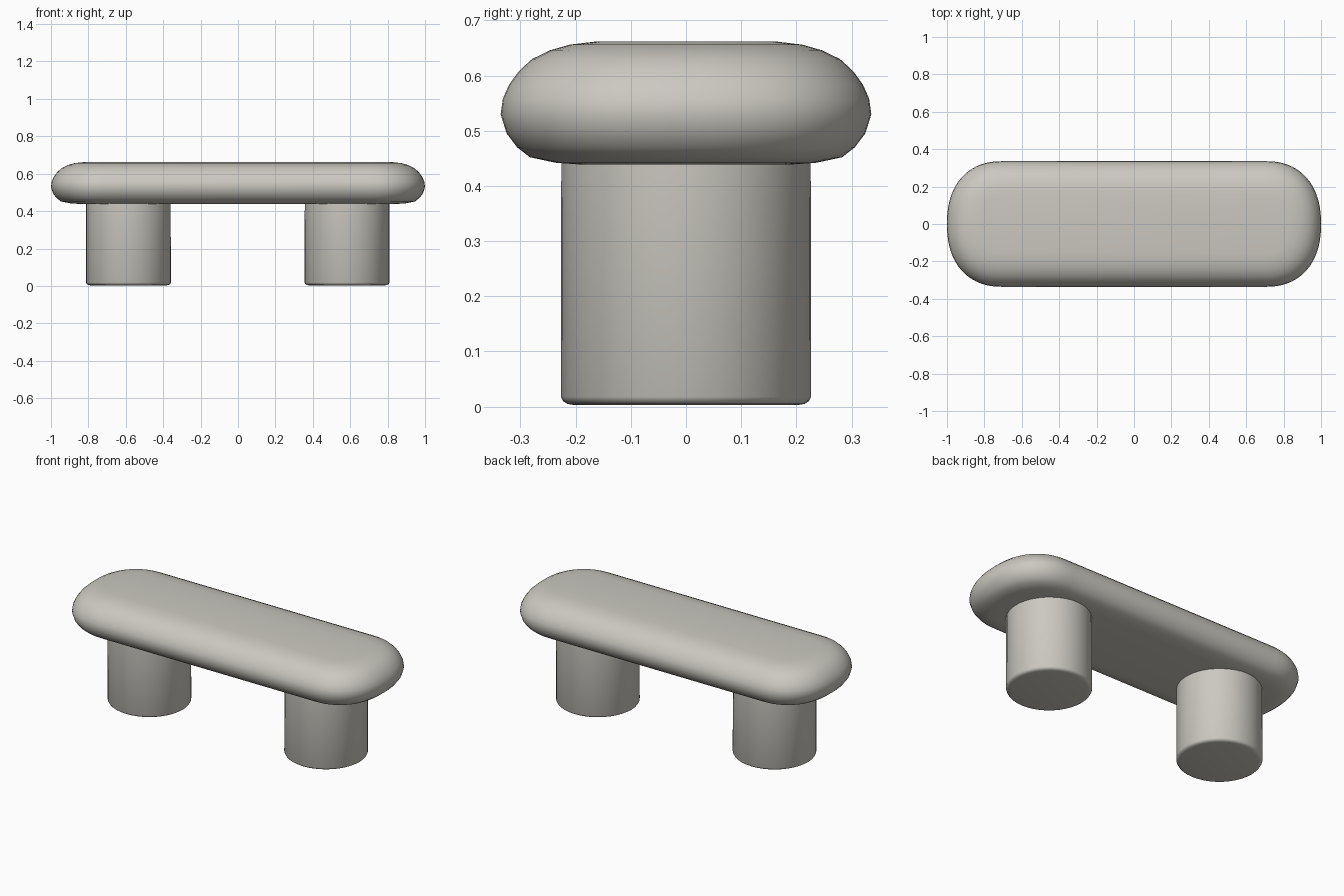
import bpy, bmesh, math

if "Cube" in bpy.data.objects:
    bpy.data.objects.remove(bpy.data.objects["Cube"])

stone = bpy.data.materials.new("warm grey stone")
stone.diffuse_color = (0.60, 0.58, 0.53, 1)
stone.use_nodes = True
stone.node_tree.nodes["Principled BSDF"].inputs["Base Color"].default_value = stone.diffuse_color


def lofted(name, rings, angle):
    """Skin a stack of closed rings, cap both ends, shade smooth."""
    bm = bmesh.new()
    loops = [[bm.verts.new(p) for p in ring] for ring in rings]
    n = len(loops[0])
    for a, b in zip(loops, loops[1:]):
        for i in range(n):
            j = (i + 1) % n
            bm.faces.new((a[i], a[j], b[j], b[i]))
    bm.faces.new(loops[0][::-1])
    bm.faces.new(loops[-1])
    bmesh.ops.recalc_face_normals(bm, faces=bm.faces)
    mesh = bpy.data.meshes.new(name)
    bm.to_mesh(mesh)
    bm.free()
    mesh.materials.append(stone)
    obj = bpy.data.objects.new(name, mesh)
    bpy.context.collection.objects.link(obj)
    bpy.ops.object.select_all(action='DESELECT')
    bpy.context.view_layer.objects.active = obj
    obj.select_set(True)
    bpy.ops.object.shade_smooth_by_angle(angle=math.radians(angle))
    return obj


def seat_ring(z, inset, steps=14, core=0.70, power=2 / 2.3):
    """Long outline: straight sides with soft superelliptic ends."""
    rx, ry = 1 - core - inset, 0.336 - inset
    pts = []
    for side in (1, -1):
        for i in range(2 * steps + 1):
            t = -math.pi / 2 + math.pi * i / (2 * steps)
            c, s = max(math.cos(t), 0), math.sin(t)
            x = core + rx * c ** power
            y = ry * math.copysign(abs(s) ** power, s)
            pts.append((side * x, side * y, z))
    return pts


# Cushion-like seat: (height, inset from the widest outline)
seat_profile = [(0.439, 0.14), (0.442, 0.10), (0.452, 0.053), (0.470, 0.03),
                (0.495, 0.011), (0.530, 0), (0.558, 0.004), (0.583, 0.015),
                (0.608, 0.033), (0.630, 0.057), (0.646, 0.09),
                (0.656, 0.125), (0.662, 0.175)]
lofted("seat", [seat_ring(z, d) for z, d in seat_profile], 50)

# Two round legs with a softened foot edge: (height, radius)
leg_profile = [(0.003, 0.203), (0.005, 0.215), (0.010, 0.223),
               (0.018, 0.227), (0.455, 0.226)]
for name, cx in (("left_leg", -0.586), ("right_leg", 0.583)):
    lofted(name, [[(cx + r * math.cos(math.tau * i / 40),
                    r * math.sin(math.tau * i / 40), z) for i in range(40)]
                  for z, r in leg_profile], 50)
